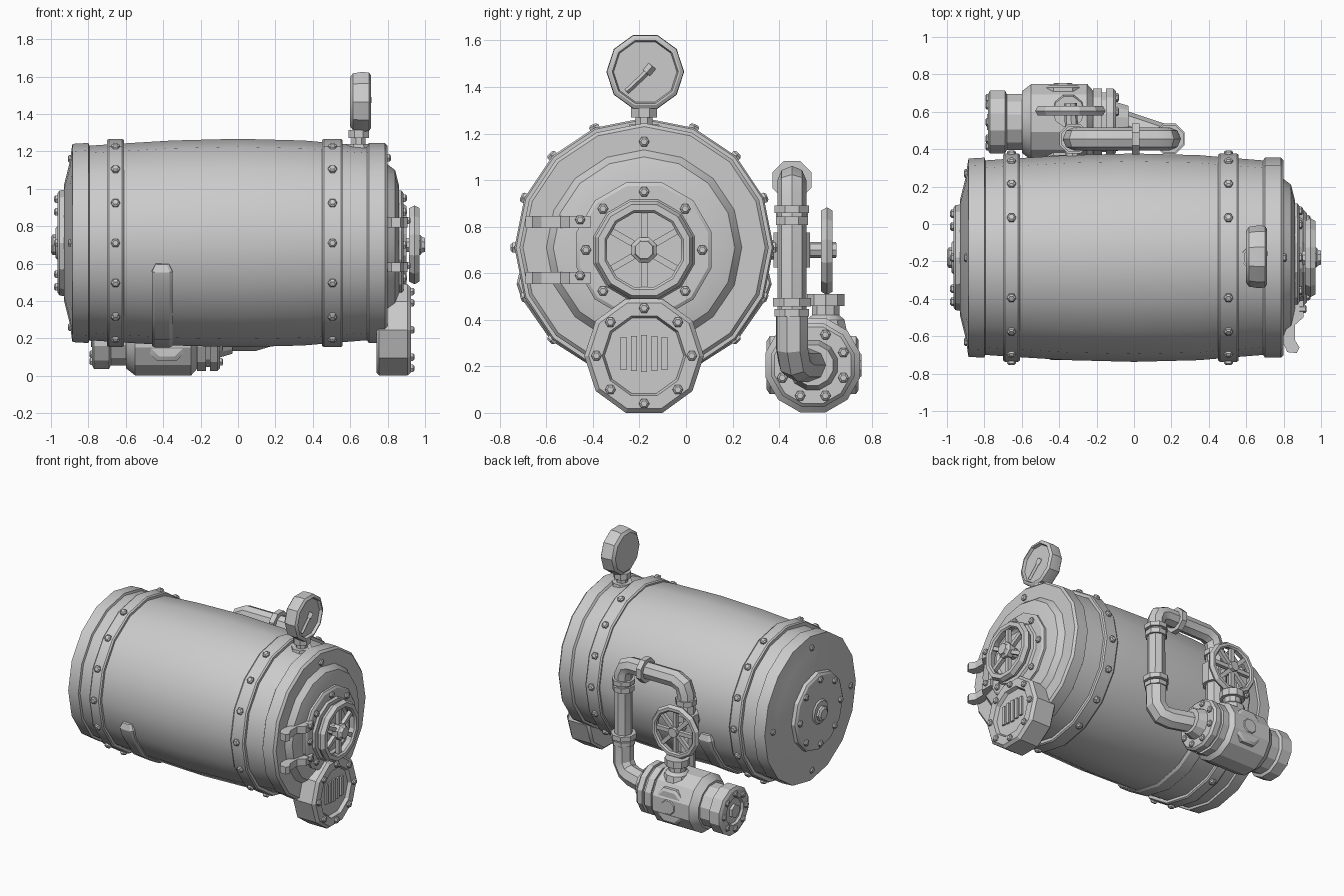
import bpy, bmesh, math
from mathutils import Vector, Matrix

if "Cube" in bpy.data.objects:
    bpy.data.objects.remove(bpy.data.objects["Cube"])

PI = math.pi
CY, CZ = -0.18, 0.71          # barrel axis
AXES = {'X': Matrix(((0, 0, 1), (0, -1, 0), (1, 0, 0))),
        'Y': Matrix(((0, 1, 0), (0, 0, 1), (1, 0, 0))),
        'Z': Matrix.Identity(3)}


def finish(bm, name):
    bmesh.ops.recalc_face_normals(bm, faces=bm.faces)
    me = bpy.data.meshes.new(name)
    bm.to_mesh(me)
    bm.free()
    ob = bpy.data.objects.new(name, me)
    bpy.context.collection.objects.link(ob)
    return ob


def lathe(bm, prof, origin, axis, n=12, phase=0.0, closed=False):
    """Revolve (distance, radius) pairs about an axis through origin."""
    rot = AXES[axis] if isinstance(axis, str) else axis.to_track_quat('Z', 'Y').to_matrix()
    o = Vector(origin)
    rings = []
    for h, r in prof:
        if r < 1e-6:
            rings.append([bm.verts.new(o + rot @ Vector((0, 0, h)))])
        else:
            rings.append([bm.verts.new(o + rot @ Vector((r * math.cos(a), r * math.sin(a), h)))
                          for a in (phase + 2 * PI * i / n for i in range(n))])
    pairs = list(zip(rings, rings[1:]))
    if closed:
        pairs.append((rings[-1], rings[0]))
    for a, b in pairs:
        for i in range(n):
            q = [a[i % len(a)], a[(i + 1) % len(a)], b[(i + 1) % len(b)], b[i % len(b)]]
            bm.faces.new(list(dict.fromkeys(q)))


def turned(name, prof, origin, axis, n=12, phase=0.0):
    bm = bmesh.new()
    lathe(bm, prof, origin, axis, n, phase)
    return finish(bm, name)


def rod(bm, p0, p1, r, n=6, phase=0.0):
    p0, d = Vector(p0), Vector(p1) - Vector(p0)
    lathe(bm, [(0, 0), (0, r), (d.length, r), (d.length, 0)], p0, d, n, phase)


def box(bm, c, s):
    m = Matrix.Translation(c) @ Matrix.Diagonal((*s, 1))
    bmesh.ops.create_cube(bm, size=1, matrix=m)


def stud(bm, p, d, r=0.023, h=0.018):
    lathe(bm, [(-0.02, 0), (-0.02, r), (h * .6, r), (h, r * .6), (h, 0)], p, Vector(d), 6)


def bolt_circle(name, x, y, z, radius, count, d=1, phase=0.0):
    bm = bmesh.new()
    for i in range(count):
        a = phase + 2 * PI * i / count
        stud(bm, (x, y + radius * math.sin(a), z + radius * math.cos(a)), (d, 0, 0))
    return finish(bm, name)


def pipe(name, pts, r):
    cu = bpy.data.curves.new(name, 'CURVE')
    cu.dimensions, cu.bevel_depth, cu.bevel_resolution, cu.use_fill_caps = '3D', r, 2, True
    sp = cu.splines.new('POLY')
    sp.points.add(len(pts) - 1)
    for p, co in zip(sp.points, pts):
        p.co = (*co, 1)
    tmp = bpy.data.objects.new(name + "_path", cu)
    bpy.context.collection.objects.link(tmp)
    dg = bpy.context.evaluated_depsgraph_get()
    me = bpy.data.meshes.new_from_object(tmp.evaluated_get(dg))
    bpy.data.objects.remove(tmp)
    ob = bpy.data.objects.new(name, me)
    bpy.context.collection.objects.link(ob)


def collar(name, p, axis, r, h):
    turned(name, [(-h, 0), (-h, r), (h, r), (h, 0)], p, axis, 8, PI / 8)


def wheel(name, c, axis, R, r_in, half, spokes):
    bm = bmesh.new()
    c = Vector(c)
    lathe(bm, [(-half, R - .015), (-half, r_in + .01), (half * .6, r_in), (half, r_in + .01),
               (half, R - .015), (0, R)], c, axis, 12, PI / 12, closed=True)
    for i in range(spokes):
        a = 2 * PI * i / spokes
        rod(bm, c, c + AXES[axis] @ Vector((math.cos(a), math.sin(a), 0)) * (r_in + .01), 0.02, 4, PI / 4)
    return finish(bm, name)


# barrel body
turned("barrel", [(-.93, 0), (-.93, .31), (-.90, .43), (-.89, .50), (-.885, .53), (-.80, .535),
                  (-.795, .52), (-.68, .528), (-.35, .548), (0, .557), (.35, .548), (.5, .535), (.69, .52),
                  (.70, .535), (.785, .535), (.80, .52), (.80, .42), (.84, .39), (.86, .31), (.86, 0)],
       (0, CY, CZ), 'X', 16)

# riveted hoops
for tag, x, w in (("left", -.655, .045), ("right", .505, .055)):
    turned(tag + "_hoop", [(x - w, .50), (x - w, .55), (x - w + .01, .557), (x + w - .01, .557),
                           (x + w, .55), (x + w, .50)], (0, CY, CZ), 'X', 16)
    bm = bmesh.new()
    for i in range(16):
        if i % 8 == 0:
            continue
        d = Vector((0, math.sin(i * PI / 8), math.cos(i * PI / 8)))
        stud(bm, Vector((x, CY, CZ)) + d * .553, d, .025, .02)
    finish(bm, tag + "_hoop_rivets")

# left end cover
turned("left_cover", [(-.90, .29), (-.955, .28), (-.965, .265), (-.965, .09), (-.975, .08), (-.975, 0)],
       (0, CY, CZ), 'X', 12)
turned("left_hub", [(-.96, .055), (-.99, .055), (-1.0, .04), (-1.0, 0)], (0, CY, CZ - .01), 'X', 8)
bolt_circle("left_cover_bolts", -.965, CY, CZ, .235, 8, -1)
bolt_circle("left_rim_bolts", -.892, CY, CZ, .45, 4, -1)

# right hatch with handwheel
HZ = 0.70
turned("hatch", [(.83, .30), (.875, .30), (.885, .285), (.885, .225), (.90, .215), (.90, .18),
                 (.885, .165), (.885, 0)], (0, CY, HZ), 'X', 12, PI / 12)
bolt_circle("hatch_bolts", .885, CY, HZ, .25, 8)
bolt_circle("right_rim_bolts", .80, CY, CZ, .455, 2)
wheel("hatch_wheel", (.943, CY, HZ), 'X', .218, .165, .028, 6)
turned("hatch_hub", [(.87, .04), (.93, .04), (.93, .058), (.975, .058), (.985, .045), (1.0, .04), (1.0, 0)],
       (0, CY, HZ), 'X', 8, PI / 8)

# hatch hinges
bm = bmesh.new()
outline = [(.79, -.62), (.82, -.685), (.87, -.69), (.885, -.66), (.86, -.62), (.86, -.54), (.905, -.50),
           (.905, -.41), (.87, -.41), (.83, -.52)]
for z in (.58, .82):
    f = bm.faces.new([bm.verts.new((x, y, z - .026)) for x, y in outline])
    top = bmesh.ops.extrude_face_region(bm, geom=[f])['geom']
    bmesh.ops.translate(bm, vec=(0, 0, .052), verts=[v for v in top if isinstance(v, bmesh.types.BMVert)])
    stud(bm, (.905, -.455, z + .01), (1, 0, 0), .022)
finish(bm, "hatch_hinges")

# round vent
VZ = 0.245
turned("vent", [(.74, 0), (.74, .24), (.755, .257), (.905, .257), (.925, .238), (.925, .18), (.90, .17), (.90, 0)],
       (0, CY, VZ), 'X', 10, PI / 10)
bolt_circle("vent_bolts", .925, CY, VZ, .205, 8)
bm = bmesh.new()
for i in range(-2, 3):
    box(bm, (.903, CY + i * .044, VZ + .01), (.022, .026, .16 - .01 * abs(i)))
finish(bm, "vent_slats")

# pressure gauge
turned("gauge_stem", [(1.2, .075), (1.24, .07), (1.24, .04), (1.27, .04), (1.27, .06), (1.315, .06),
                      (1.315, .035), (1.34, .035)], (.645, CY, 0), 'Z', 8, PI / 8)
turned("gauge", [(.60, 0), (.60, .14), (.615, .16), (.66, .167), (.70, .165), (.71, .15), (.71, .142),
                 (.69, .136), (.69, 0)], (0, CY + .005, 1.465), 'X', 10, PI / 10)
bm = bmesh.new()
rod(bm, (.695, CY - .075, 1.38), (.695, CY + .01, 1.46), .012, 4)
rod(bm, (.695, CY + .01, 1.46), (.695, CY + .035, 1.49), .02, 4)
finish(bm, "gauge_needle")

# strap under the barrel
bm = bmesh.new()
rows = []
for deg, w, r in [(s * a, w, r) for s, seq in ((-1, ((78, .035, .55), (74, .055, .57), (67.5, .055, .57),
                  (45, .055, .565), (22.5, .055, .56))), (1, ((0, .055, .56), (22.5, .055, .56), (45, .055, .565),
                  (67.5, .055, .57), (74, .055, .57), (78, .035, .55)))) for a, w, r in seq]:
    a = math.radians(deg)
    rows.append([bm.verts.new((-.405 + x, CY + q * math.sin(a), CZ - q * math.cos(a)))
                 for x, q in ((-w, .5), (-w, r - .01), (-w * .7, r), (w * .7, r), (w, r - .01), (w, .5))])
for a, b in zip(rows, rows[1:]):
    for i in range(6):
        bm.faces.new((a[i], a[(i + 1) % 6], b[(i + 1) % 6], b[i]))
bm.faces.new(rows[0])
bm.faces.new(rows[-1])
finish(bm, "strap")

# pump body behind the barrel
PY, PZ = 0.545, 0.205
turned("pump", [(-.765, 0), (-.765, .09), (-.78, .10), (-.78, .155), (-.77, .175), (-.69, .175), (-.68, .155),
                (-.60, .155), (-.60, .17), (-.55, .21), (-.25, .21), (-.22, .175), (-.22, .185), (-.17, .185),
                (-.17, .165), (-.15, .165), (-.15, .185), (-.11, .185), (-.095, .17), (-.095, .11), (-.03, .09),
                (-.03, 0)], (0, PY, PZ), 'X', 12, PI / 12)
turned("pump_end_hub", [(-.75, .05), (-.785, .05), (-.785, 0)], (0, PY, PZ), 'X', 6)
bolt_circle("pump_end_bolts", -.777, PY, PZ, .128, 8, -1)
bolt_circle("pump_flange_bolts", -.097, PY, PZ, .142, 8, 1, PI / 8)
turned("pump_side_covers", [(.345, 0), (.345, .11), (.36, .135), (.73, .135), (.742, .115), (.742, .06),
                            (.755, .05), (.755, 0)], (-.38, 0, PZ), 'Y', 8, PI / 8)
turned("pump_neck", [(.33, .10), (.40, .085), (.42, .062), (.46, .062), (.46, .085), (.51, .085), (.51, 0)],
       (-.35, .60, 0), 'Z', 10)

# piping
X, Y = 0.19, 0.455
pipe("lower_elbow", [(-.06, .535, .205), (.09, .485, .205), (.15, .465, .22), (X, Y, .28), (X, Y, .44)], .072)
pipe("riser", [(X, Y, .4), (X, Y, .93), (.17, Y, .98), (.12, Y, 1.0), (-.24, Y, 1.0), (-.30, Y, .97),
               (-.32, Y, .91), (-.32, Y, .3)], .062)
for i, (z, r, h) in enumerate(((.875, .08, .016), (.825, .075, .018), (.475, .088, .018), (.43, .08, .016))):
    collar(f"riser_collar_{i + 1}", (X, Y, z), 'Z', r, h)
collar("top_pipe_collar", (.01, Y, 1.0), 'X', .09, .02)
collar("bent_pipe_collar", (-.32, Y, .86), 'Z', .075, .018)

# shut-off valve and wheel
collar("valve_block", (-.32, Y, .70), 'Z', .085, .075)
bm = bmesh.new()
rod(bm, (-.33, .30, .70), (-.33, .43, .70), .04, 8)
rod(bm, (-.33, .43, .70), (-.34, .645, .70), .035, 8)
finish(bm, "valve_axle")
wheel("valve_wheel", (-.34, .605, .695), 'Y', .195, .15, .025, 8)

# shading
bpy.ops.object.select_all(action='SELECT')
bpy.context.view_layer.objects.active = bpy.data.objects["barrel"]
bpy.ops.object.shade_smooth_by_angle(angle=math.radians(25))
